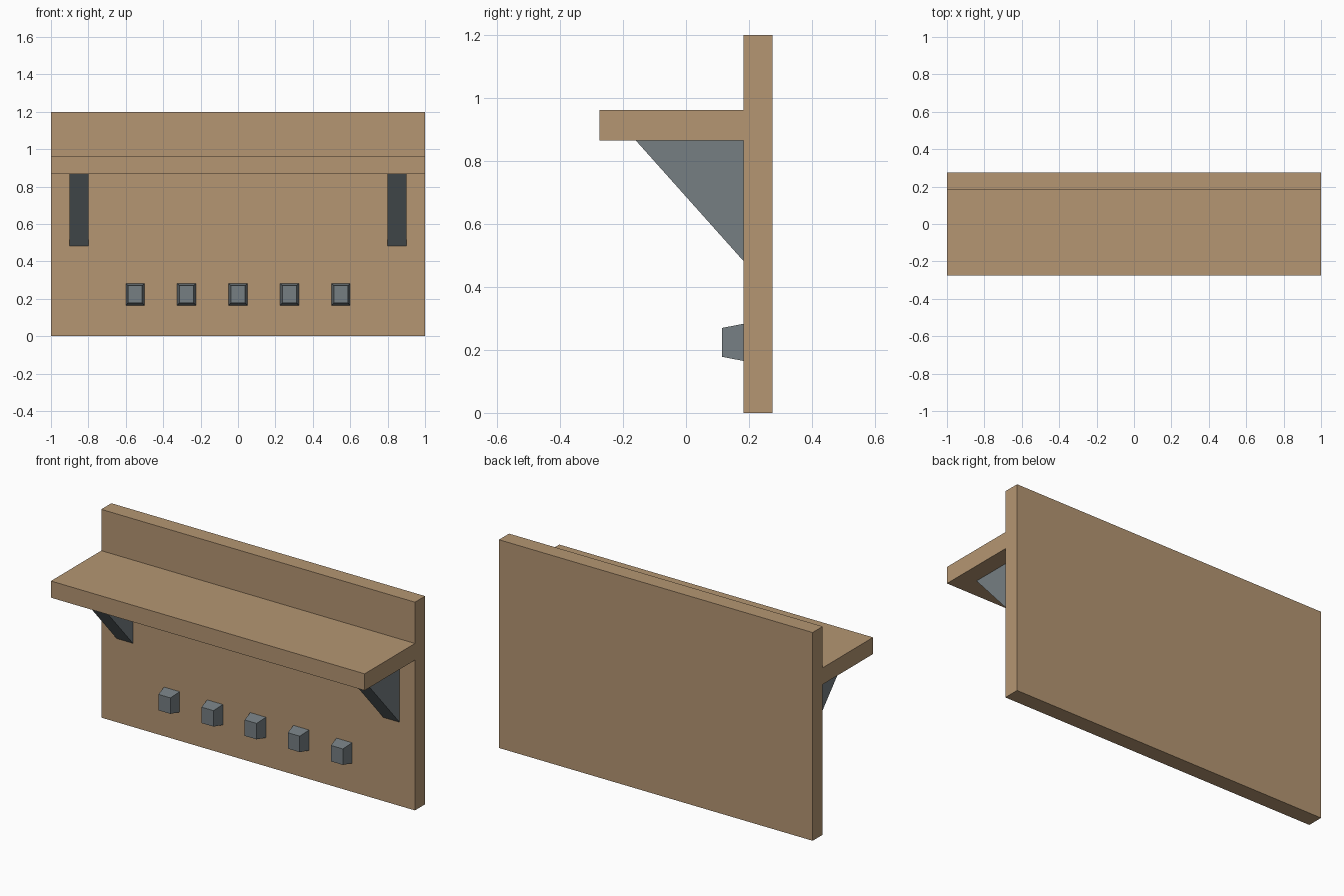
import bpy, bmesh

if "Cube" in bpy.data.objects:
    bpy.data.objects.remove(bpy.data.objects["Cube"])


def material(name, color):
    m = bpy.data.materials.new(name)
    m.diffuse_color = (*color, 1)
    m.use_nodes = True
    m.node_tree.nodes["Principled BSDF"].inputs["Base Color"].default_value = m.diffuse_color
    return m


wood = material("tan_wood", (0.46, 0.305, 0.17))
metal = material("blue_grey_metal", (0.18, 0.21, 0.225))


def add_object(name, bm, mat):
    bmesh.ops.recalc_face_normals(bm, faces=bm.faces)
    mesh = bpy.data.meshes.new(name)
    bm.to_mesh(mesh)
    bm.free()
    mesh.materials.append(mat)
    obj = bpy.data.objects.new(name, mesh)
    bpy.context.collection.objects.link(obj)
    return obj


def extrude_profile(name, profile, x0, x1, mat):
    """Extrude a (y, z) outline along x."""
    bm = bmesh.new()
    face = bm.faces.new([bm.verts.new((x0, y, z)) for y, z in profile])
    new = bmesh.ops.extrude_face_region(bm, geom=[face])["geom"]
    verts = [v for v in new if isinstance(v, bmesh.types.BMVert)]
    bmesh.ops.translate(bm, verts=verts, vec=(x1 - x0, 0, 0))
    return add_object(name, bm, mat)


WALL_Y, BACK_Y, FRONT_Y = 0.183, 0.275, -0.275
SHELF_BOTTOM, SHELF_TOP = 0.866, 0.962

# Back board and shelf share one T-shaped section
extrude_profile("back_board_and_shelf", [
    (BACK_Y, 0), (BACK_Y, 1.2), (WALL_Y, 1.2), (WALL_Y, SHELF_TOP),
    (FRONT_Y, SHELF_TOP), (FRONT_Y, SHELF_BOTTOM),
    (WALL_Y, SHELF_BOTTOM), (WALL_Y, 0)], -1, 1, wood)

# Triangular brackets under the shelf
for side, x in (("left", -0.85), ("right", 0.85)):
    extrude_profile(side + "_bracket", [
        (WALL_Y, SHELF_BOTTOM), (-0.16, SHELF_BOTTOM), (WALL_Y, 0.482)],
        x - 0.052, x + 0.052, metal)

# Row of tapered pegs: cubes narrowed towards the front
for i in range(5):
    bm = bmesh.new()
    bmesh.ops.create_cube(bm, size=2)
    for v in bm.verts:
        front = v.co.y < 0
        half_x, half_z = (0.038, 0.046) if front else (0.05, 0.059)
        v.co = ((i - 2) * 0.275 + v.co.x * half_x,
                0.115 if front else WALL_Y,
                0.224 + v.co.z * half_z)
    add_object(f"peg_{i + 1}", bm, metal)
